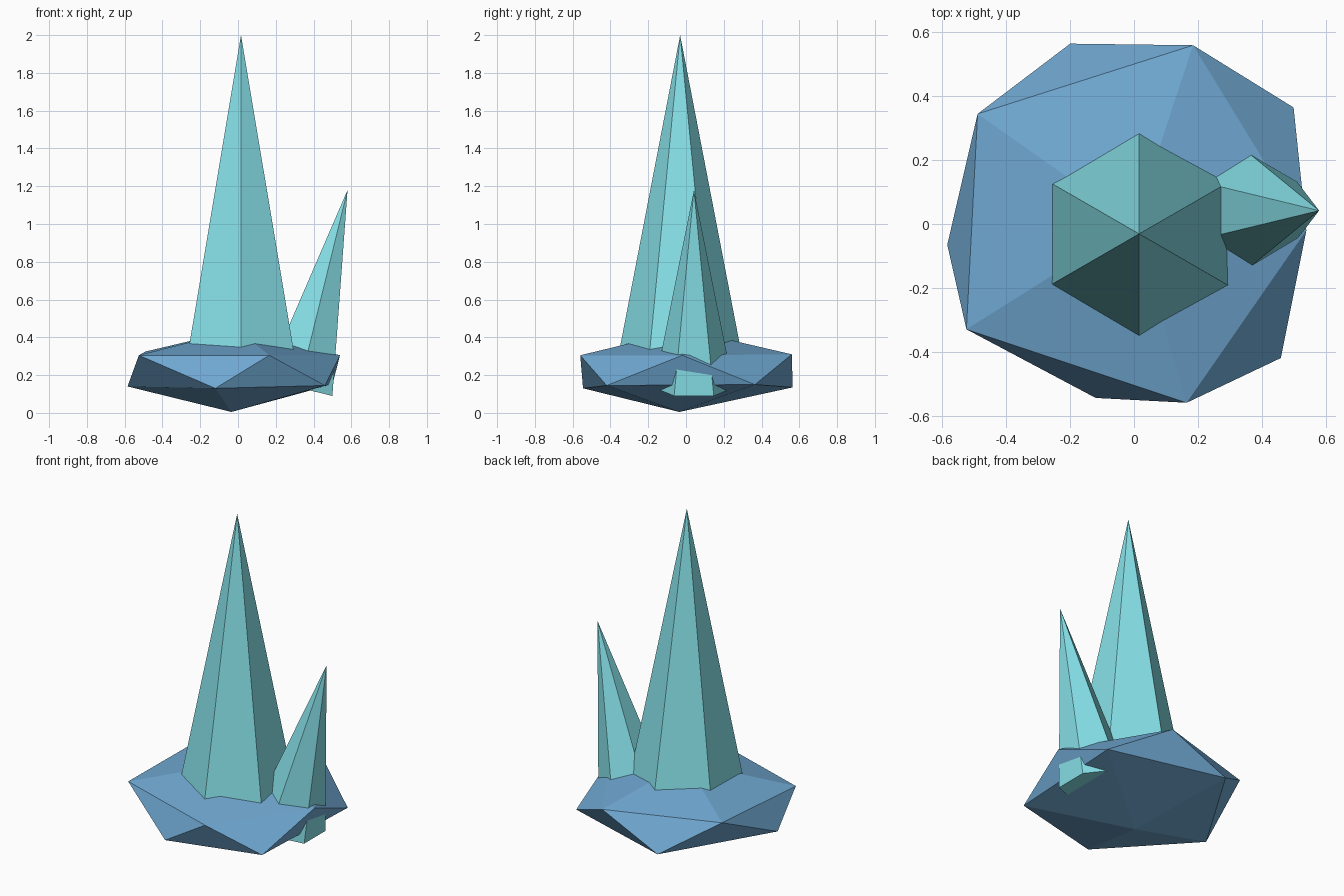
import bpy
from math import atan2

if "Cube" in bpy.data.objects:
    bpy.data.objects.remove(bpy.data.objects["Cube"])


def material(name, color):
    mat = bpy.data.materials.new(name)
    mat.diffuse_color = (*color, 1)
    mat.use_nodes = True
    mat.node_tree.nodes["Principled BSDF"].inputs["Base Color"].default_value = mat.diffuse_color
    return mat


rock_mat = material("blue_rock", (0.16, 0.39, 0.64))
crystal_mat = material("cyan_crystal", (0.24, 0.75, 0.81))

# Rock base: a squashed, slightly irregular icosahedron (two rings of five plus poles)
lower = [(0.46, -0.42, 0.145), (0.50, 0.365, 0.15), (-0.20, 0.565, 0.135),
         (-0.585, -0.065, 0.14), (-0.12, -0.545, 0.13)]
upper = [(0.54, -0.02, 0.305), (0.185, 0.56, 0.31), (-0.49, 0.345, 0.325),
         (-0.525, -0.33, 0.305), (0.165, -0.56, 0.305)]
verts = lower + upper + [(-0.035, -0.035, 0.005), (0.0, 0.0, 0.44)]
faces = []
for i in range(5):
    j = (i + 1) % 5
    faces += [(10, j, i), (i, j, 5 + i), (j, 5 + j, 5 + i), (5 + i, 5 + j, 11)]
mesh = bpy.data.meshes.new("rock_base")
mesh.from_pydata(verts, [], faces)
mesh.materials.append(rock_mat)
rock = bpy.data.objects.new("rock_base", mesh)
bpy.context.collection.objects.link(rock)


# Crystals: six-sided spikes given by base centre, tip and base radius (lean in x only)
def crystal(name, base, tip, radius):
    dx, dz = tip[0] - base[0], tip[2] - base[2]
    mid = [(a + b) / 2 for a, b in zip(base, tip)]
    bpy.ops.mesh.primitive_cone_add(vertices=6, radius1=radius, radius2=0,
                                    depth=(dx * dx + dz * dz) ** 0.5,
                                    location=mid, rotation=(0, atan2(dx, dz), 0))
    obj = bpy.context.object
    obj.name = name
    obj.data.materials.append(crystal_mat)


crystal("main_crystal", (0.016, -0.031, 0.20), (0.016, -0.031, 2.0), 0.347)
crystal("side_crystal", (0.323, 0.042, 0.133), (0.58, 0.042, 1.18), 0.21)
